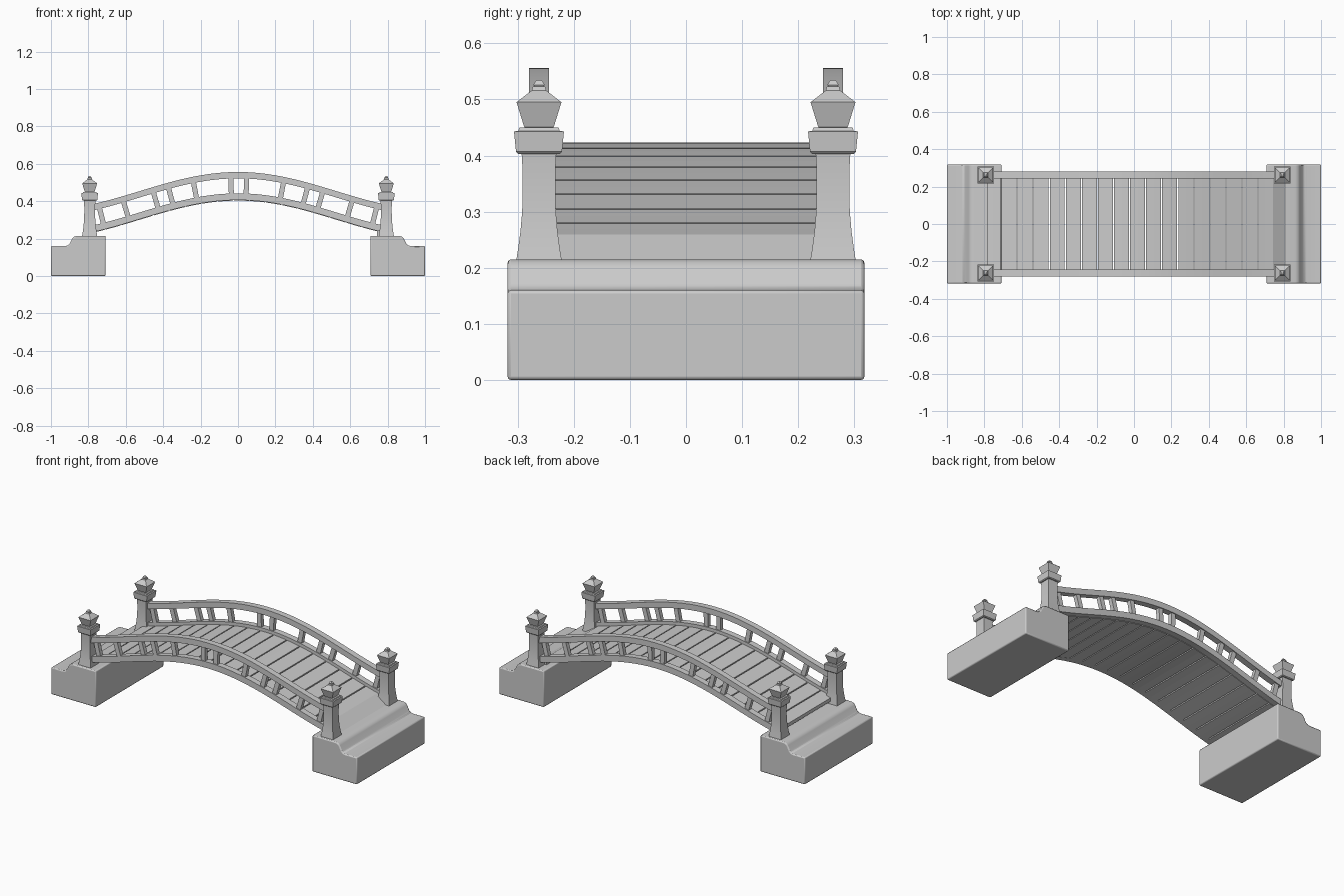
import bpy, bmesh, math

if "Cube" in bpy.data.objects:
    bpy.data.objects.remove(bpy.data.objects["Cube"])

A, L = 0.102, 1.05


def arch(x):
    # drop of the deck curve below its crown
    return -A * (1 - math.cos(math.pi * x / L))


def slope(x):
    return -A * math.pi / L * math.sin(math.pi * x / L)


def finish(name, bm, bevel=0, smooth=True):
    bmesh.ops.recalc_face_normals(bm, faces=bm.faces)
    me = bpy.data.meshes.new(name)
    bm.to_mesh(me)
    bm.free()
    ob = bpy.data.objects.new(name, me)
    bpy.context.collection.objects.link(ob)
    if bevel:
        m = ob.modifiers.new("Bevel", "BEVEL")
        m.width, m.segments, m.limit_method = bevel, 2, "ANGLE"
    if smooth:
        bpy.ops.object.select_all(action="DESELECT")
        bpy.context.view_layer.objects.active = ob
        ob.select_set(True)
        bpy.ops.object.shade_smooth_by_angle(angle=math.radians(30))
    return ob


def prism(bm, profile, y0, y1):
    # extrude an xz outline along y
    a = [bm.verts.new((x, y0, z)) for x, z in profile]
    b = [bm.verts.new((x, y1, z)) for x, z in profile]
    bm.faces.new(a)
    bm.faces.new(b[::-1])
    n = len(a)
    for i in range(n):
        bm.faces.new((a[i], b[i], b[(i + 1) % n], a[(i + 1) % n]))


def square_tower(bm, cx, cy, rings):
    # stack of square rings (half width, z)
    loops = [[bm.verts.new((cx + r * sx, cy + r * sy, z))
              for sx, sy in ((-1, -1), (1, -1), (1, 1), (-1, 1))] for r, z in rings]
    bm.faces.new(loops[0][::-1])
    bm.faces.new(loops[-1])
    for p, q in zip(loops, loops[1:]):
        for i in range(4):
            bm.faces.new((p[i], p[(i + 1) % 4], q[(i + 1) % 4], q[i]))


def arc_profile(x0, x1, top, bottom, n):
    xs = [x0 + (x1 - x0) * i / n for i in range(n + 1)]
    return [(x, top + arch(x)) for x in xs] + [(x, bottom + arch(x)) for x in reversed(xs)]


# stepped stone abutments
step = [(.708, 0), (1, 0), (1, .16), (.925, .16), (.91, .163), (.9, .172),
        (.886, .2), (.877, .21), (.862, .215), (.708, .215)]
for s, side in ((-1, "left"), (1, "right")):
    bm = bmesh.new()
    prism(bm, [(s * x, z) for x, z in step], -.318, .318)
    finish(side + "_abutment", bm, .006)

# deck planks
joints = [-.79] + [-.711 + .0859 * i for i in range(17)] + [.742]
bm = bmesh.new()
for i, (x0, x1) in enumerate(zip(joints, joints[1:])):
    last = i == len(joints) - 2
    prism(bm, arc_profile(x0 + .003, x1 - (0 if last else .003), .423, .403, 2), -.245, .245)
finish("deck_planks", bm, smooth=False)

# ramp from the last plank to the right abutment
bm = bmesh.new()
prism(bm, [(.742, .423 + arch(.742)), (.812, .215), (.812, .205), (.742, .205)], -.245, .245)
finish("deck_ramp", bm, smooth=False)

baluster_x = [-.73, -.6, -.44, -.36, -.23, -.037, .045, .235, .36, .44, .597, .73]
shaft = [(.041, .21), (.037, .235), (.033, .265), (.030, .30), (.029, .335), (.029, .37), (.031, .405)]
cap = [(.037, .403), (.041, .407), (.0445, .443), (.037, .444), (.035, .45)]
lantern = [(.024, .448), (.027, .453), (.040, .495), (.013, .516), (.011, .523)]
knob = [(.006, .518), (.010, .526), (.006, .533), (.003, .535)]

for s, side in ((-1, "front"), (1, "back")):
    y = s * .262
    # curved rails
    for name, top, bottom in (("upper_rail", .556, .522), ("lower_rail", .442, .406)):
        bm = bmesh.new()
        prism(bm, arc_profile(-.785, .785, top, bottom, 32), y - .018, y + .018)
        finish(f"{side}_{name}", bm)
    # balusters standing square to the curve
    bm = bmesh.new()
    for x in baluster_x:
        a = math.atan(slope(x))
        c, sn = math.cos(a), math.sin(a)
        cz = .482 + arch(x)
        prism(bm, [(x + u * c - v * sn, cz + u * sn + v * c)
                   for u, v in ((-.0135, -.052), (.0135, -.052), (.0135, .052), (-.0135, .052))],
              y - .012, y + .012)
    finish(side + "_balusters", bm, smooth=False)
    # end posts with caps and lantern finials
    for t, end in ((-1, "left"), (1, "right")):
        for name, rings in (("post", shaft), ("post_cap", cap), ("lantern", lantern), ("knob", knob)):
            bm = bmesh.new()
            square_tower(bm, t * .793, y, rings)
            finish(f"{side}_{end}_{name}", bm, smooth=name == "post")
